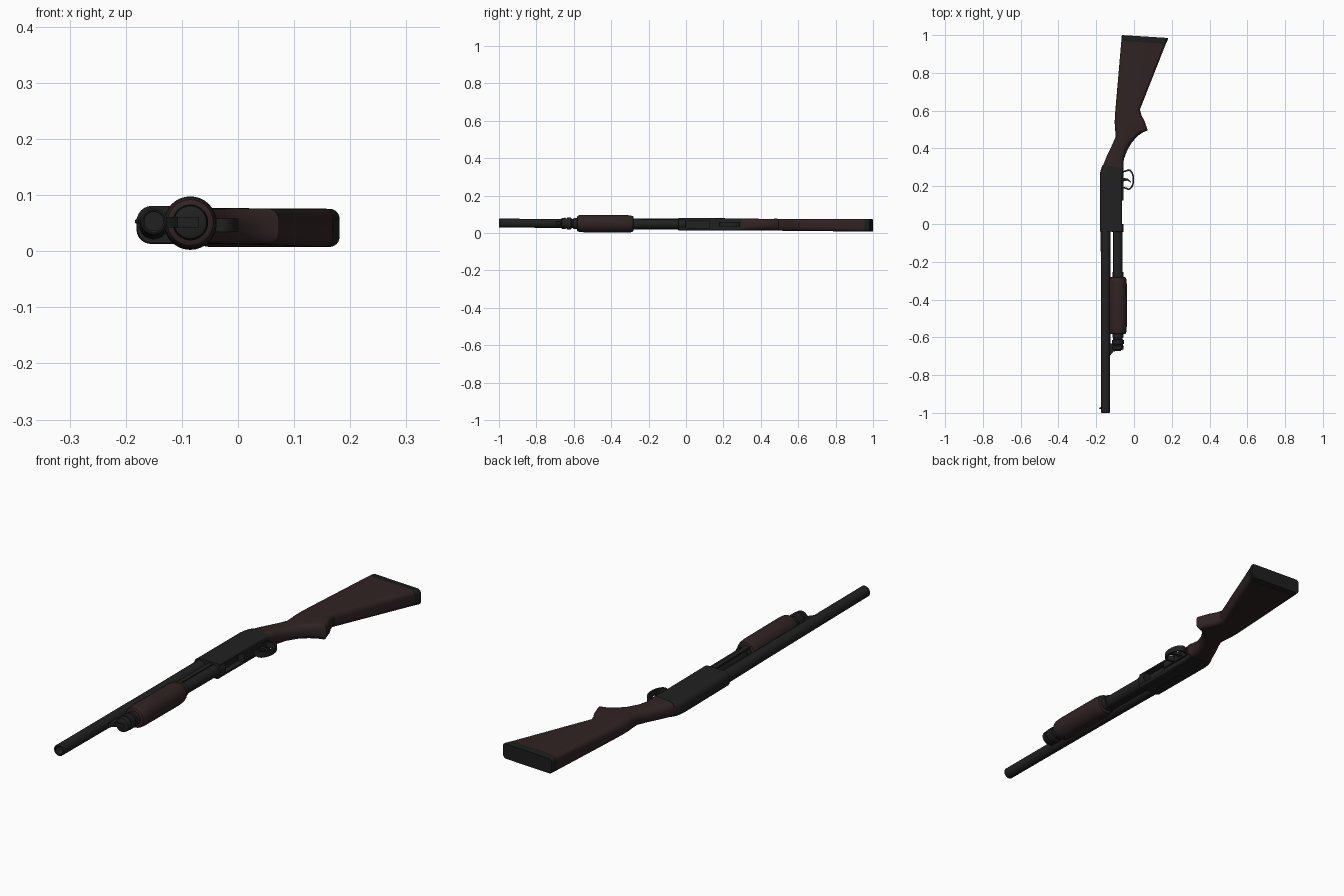
import bpy, bmesh, math
from mathutils import Vector

if "Cube" in bpy.data.objects:
    bpy.data.objects.remove(bpy.data.objects["Cube"])


def material(name, col):
    m = bpy.data.materials.new(name)
    m.diffuse_color = (*col, 1)
    m.use_nodes = True
    m.node_tree.nodes["Principled BSDF"].inputs["Base Color"].default_value = m.diffuse_color
    return m


METAL = material("dark_metal", (0.015, 0.015, 0.015))
WOOD = material("dark_wood", (0.030, 0.017, 0.017))
RUBBER = material("black_rubber", (0.011, 0.012, 0.011))
parts = []


def finish(name, bm, mat):
    bmesh.ops.recalc_face_normals(bm, faces=bm.faces)
    me = bpy.data.meshes.new(name)
    bm.to_mesh(me)
    bm.free()
    me.materials.append(mat)
    ob = bpy.data.objects.new(name, me)
    bpy.context.collection.objects.link(ob)
    parts.append(ob)
    return ob


def skin(bm, rings, caps=True):
    rows = [[bm.verts.new(p) for p in r] for r in rings]
    n = len(rows[0])
    for a, b in zip(rows, rows[1:]):
        for i in range(n):
            bm.faces.new((a[i], a[(i + 1) % n], b[(i + 1) % n], b[i]))
    if caps:
        bm.faces.new(rows[0])
        bm.faces.new(rows[-1])


def lathe(name, cx, profile, mat, n=32):
    """Round part along y from (y, radius) pairs."""
    bm = bmesh.new()
    skin(bm, [[(cx + r * math.cos(2 * math.pi * i / n), y, r * math.sin(2 * math.pi * i / n))
               for i in range(n)] for y, r in profile])
    return finish(name, bm, mat)


def loft(name, stations, mat, k=6):
    """Rounded-rectangle sections between a top point and a bottom point:
    (top_x, top_y, bottom_x, bottom_y, half_width, top_radius, bottom_radius)"""
    bm, rings = bmesh.new(), []
    for tx, ty, bx, by, w, rt, rb in stations:
        t, b = Vector((tx, ty, 0)), Vector((bx, by, 0))
        length = (b - t).length
        d = (b - t) / length
        ring = []
        corners = [(rt, w - rt, rt, 90), (rt, -w + rt, rt, 180),
                   (length - rb, -w + rb, rb, 270), (length - rb, w - rb, rb, 0)]
        for u, v, r, a0 in corners:
            for i in range(k + 1):
                a = math.radians(a0 + 90 * i / k)
                p = t + d * (u + r * math.cos(a))
                ring.append((p.x, p.y, v + r * math.sin(a)))
        rings.append(ring)
    skin(bm, rings)
    return finish(name, bm, mat)


def prism(name, outline, w, mat):
    """Side outline in xy, given half width in z."""
    bm = bmesh.new()
    skin(bm, [[(x, y, z) for x, y in outline] for z in (-w, w)])
    return finish(name, bm, mat)


def box(name, x0, x1, y0, y1, z0, z1, mat):
    bm = bmesh.new()
    skin(bm, [[(x0, y0, z), (x1, y0, z), (x1, y1, z), (x0, y1, z)] for z in (z0, z1)])
    return finish(name, bm, mat)


def cut(target, cutter):
    mod = target.modifiers.new("cut", 'BOOLEAN')
    mod.operation, mod.object, mod.solver = 'DIFFERENCE', cutter, 'EXACT'
    bpy.context.view_layer.objects.active = target
    bpy.ops.object.modifier_apply(modifier="cut")
    parts.remove(cutter)
    bpy.data.objects.remove(cutter)


# Barrel with open bore, and front bead
lathe("barrel", -0.15, [(-0.9, 0.017), (-0.998, 0.017), (-1.0, 0.02), (-0.998, 0.0235),
                        (-0.3, 0.025), (0.0, 0.027)], METAL)
lathe("front_bead", -0.179, [(-0.98, 0.002), (-0.977, 0.005), (-0.973, 0.005), (-0.97, 0.002)], METAL, 12)

# Magazine tube, its cap rings and the lug under the barrel
MX = -0.085
lathe("magazine_tube", MX, [(-0.62, 0.025), (0.0, 0.025)], METAL)
lathe("magazine_cap", MX, [(-0.668, 0.018), (-0.664, 0.029), (-0.645, 0.031), (-0.643, 0.027), (-0.637, 0.027),
                           (-0.635, 0.032), (-0.615, 0.032), (-0.612, 0.025), (-0.603, 0.025),
                           (-0.601, 0.03), (-0.575, 0.03)], METAL)
prism("barrel_lug", [(-0.14, -0.70), (-0.125, -0.695), (-0.108, -0.674), (-0.07, -0.672),
                     (-0.07, -0.64), (-0.14, -0.63)], 0.009, METAL)

# Pump forend, its sleeve and the two action bars
lathe("forend", MX, [(-0.583, 0.036), (-0.58, 0.041), (-0.57, 0.045), (-0.54, 0.047), (-0.32, 0.047),
                     (-0.295, 0.045), (-0.283, 0.041), (-0.28, 0.034)], WOOD)
lathe("forend_sleeve", MX, [(-0.29, 0.03), (-0.255, 0.03)], METAL)
for side in (-1, 1):
    z = side * 0.025
    box("action_bar", -0.108, -0.088, -0.28, 0.0, z - 0.004, z + 0.004, METAL)

# Receiver with loading port and ejection port
receiver = loft("receiver", [
    (-0.18, -0.04, -0.063, -0.04, 0.033, 0.026, 0.008),
    (-0.181, 0.255, -0.063, 0.255, 0.033, 0.026, 0.008),
    (-0.178, 0.28, -0.061, 0.272, 0.033, 0.026, 0.009),
    (-0.172, 0.299, -0.058, 0.285, 0.033, 0.026, 0.01),
    (-0.165, 0.312, -0.056, 0.297, 0.033, 0.026, 0.012)], METAL)
cut(receiver, box("port_cutter", -0.088, -0.04, 0.0, 0.125, -0.021, 0.021, METAL))
cut(receiver, box("ejection_cutter", -0.165, -0.125, 0.0, 0.15, -0.05, -0.027, METAL))
lathe("receiver_collar", -0.088, [(-0.042, 0.03), (-0.04, 0.033), (-0.003, 0.033), (0.0, 0.03)], METAL)

# Trigger group
box("trigger_plate", -0.075, -0.056, 0.125, 0.295, -0.014, 0.014, METAL)
prism("trigger", [(-0.06, 0.225), (-0.035, 0.23), (-0.015, 0.218), (-0.015, 0.224),
                  (-0.033, 0.24), (-0.06, 0.245)], 0.005, METAL)
bm = bmesh.new()
rings = []
for i in range(25):  # swept oval guard
    a = math.pi * (-0.62 + 1.24 * i / 24)
    c, s = math.cos(a), math.sin(a)
    rings.append([(-0.029 + rx * c, 0.235 + ry * s, z) for rx, ry, z in
                  ((0.03, 0.055, -0.012), (0.03, 0.055, 0.012), (0.022, 0.046, 0.012), (0.022, 0.046, -0.012))])
for end in (rings[0], rings[-1]):  # feet down to the plate
    foot = [(-0.06, y + (0.235 - y) * 0.12, z) for x, y, z in end]
    rings.insert(0, foot) if end is rings[0] else rings.append(foot)
skin(bm, rings)
finish("trigger_guard", bm, METAL)

# Stock with half pistol grip, and butt pad
loft("stock", [
    (-0.165, 0.308, -0.056, 0.293, 0.032, 0.026, 0.014),
    (-0.142, 0.365, -0.054, 0.342, 0.032, 0.029, 0.024),
    (-0.116, 0.418, -0.037, 0.388, 0.031, 0.029, 0.028),
    (-0.099, 0.458, -0.010, 0.434, 0.031, 0.029, 0.028),
    (-0.099, 0.49, 0.022, 0.468, 0.032, 0.029, 0.028),
    (-0.101, 0.51, 0.048, 0.486, 0.032, 0.029, 0.026),
    (-0.102, 0.53, 0.073, 0.495, 0.032, 0.028, 0.022),
    (-0.102, 0.55, 0.056, 0.545, 0.032, 0.028, 0.022),
    (-0.101, 0.57, 0.041, 0.572, 0.032, 0.027, 0.022),
    (-0.099, 0.60, 0.031, 0.605, 0.032, 0.026, 0.022),
    (-0.067, 0.97, 0.169, 0.955, 0.034, 0.016, 0.018)], WOOD)
loft("butt_pad", [
    (-0.067, 0.969, 0.169, 0.954, 0.034, 0.016, 0.018),
    (-0.065, 0.996, 0.181, 0.981, 0.034, 0.016, 0.018),
    (-0.063, 1.0, 0.178, 0.985, 0.032, 0.015, 0.017)], RUBBER)

# The whole model lies slightly tilted on the ground
for ob in parts:
    for v in ob.data.vertices:
        v.co.z += 0.0475 - 0.006 * v.co.y
    bpy.ops.object.select_all(action='DESELECT')
    ob.select_set(True)
    bpy.context.view_layer.objects.active = ob
    bpy.ops.object.shade_smooth_by_angle(angle=math.radians(35))
